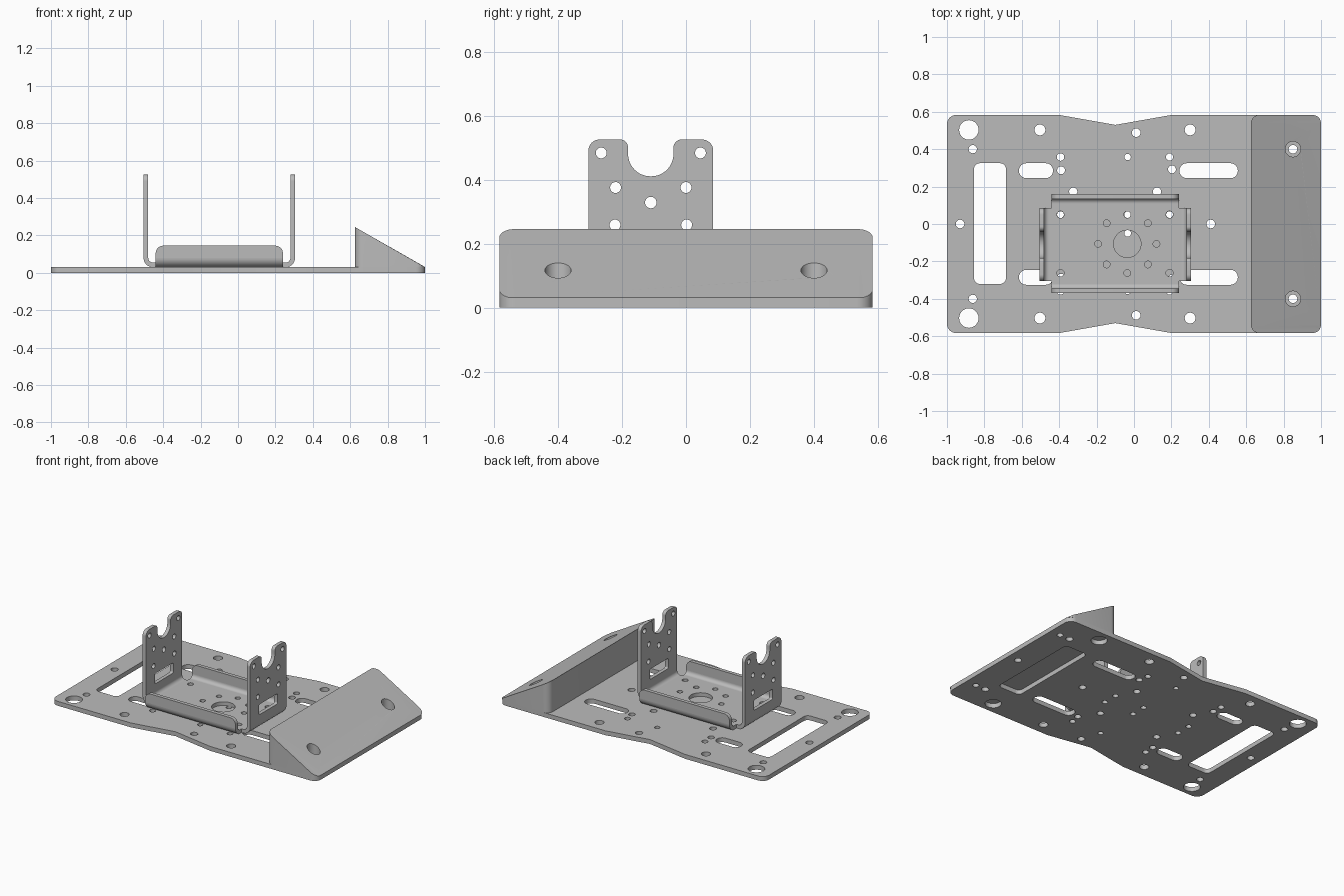
import bpy, bmesh, math
from mathutils import Vector

cube = bpy.data.objects.get("Cube")
if cube:
    bpy.data.objects.remove(cube)

# Single metal material
metal = bpy.data.materials.new("grey_metal")
metal.use_nodes = True
GREY = (0.5, 0.5, 0.5, 1)
metal.diffuse_color = GREY
metal.node_tree.nodes["Principled BSDF"].inputs["Base Color"].default_value = GREY


def circle(x, y, r, n=28):
    return [(x + r * math.cos(math.tau * i / n), y + r * math.sin(math.tau * i / n)) for i in range(n)]


def rounded(points, steps=8):
    """Outline from (x, y, corner radius) points."""
    out = []
    for i, (x, y, r) in enumerate(points):
        p = Vector((x, y))
        if r == 0:
            out.append((x, y))
            continue
        a = (Vector(points[i - 1][:2]) - p).normalized()
        b = (Vector(points[(i + 1) % len(points)][:2]) - p).normalized()
        half = a.angle(b) / 2
        center = p + (a + b).normalized() * (r / math.sin(half))
        start = p + a * (r / math.tan(half)) - center
        end = p + b * (r / math.tan(half)) - center
        turn = math.atan2(start.x * end.y - start.y * end.x, start.dot(end))
        for k in range(steps + 1):
            t = turn * k / steps
            c, s = math.cos(t), math.sin(t)
            out.append((center.x + start.x * c - start.y * s, center.y + start.x * s + start.y * c))
    return out


def box(x0, x1, y0, y1, r=0):
    return rounded([(x0, y0, r), (x1, y0, r), (x1, y1, r), (x0, y1, r)])


def sheet(name, outline, holes, low, high, plane="xy", shape=None):
    """Extrude a flat outline with holes between two levels, lying in a plane."""
    curve = bpy.data.curves.new(name, "CURVE")
    curve.dimensions = "2D"
    curve.fill_mode = "BOTH"
    curve.extrude = (high - low) / 2
    for loop in [outline] + holes:
        spline = curve.splines.new("POLY")
        spline.points.add(len(loop) - 1)
        for point, (u, v) in zip(spline.points, loop):
            point.co = (u, v, 0, 1)
        spline.use_cyclic_u = True
    temp = bpy.data.objects.new(name + "_curve", curve)
    bpy.context.collection.objects.link(temp)
    deps = bpy.context.evaluated_depsgraph_get()
    mesh = bpy.data.meshes.new_from_object(temp.evaluated_get(deps))
    bpy.data.objects.remove(temp)
    bm = bmesh.new()
    bm.from_mesh(mesh)
    for v in bm.verts:
        a, b, c = v.co
        c += (low + high) / 2
        if shape:
            c = shape(a, c)
        v.co = {"xy": (a, b, c), "xz": (a, c, b), "yz": (c, a, b)}[plane]
    bmesh.ops.remove_doubles(bm, verts=bm.verts, dist=1e-5)
    bmesh.ops.recalc_face_normals(bm, faces=bm.faces)
    bm.to_mesh(mesh)
    bm.free()
    mesh.materials.clear()
    mesh.materials.append(metal)
    obj = bpy.data.objects.new(name, mesh)
    bpy.context.collection.objects.link(obj)
    bpy.ops.object.select_all(action="DESELECT")
    obj.select_set(True)
    bpy.context.view_layer.objects.active = obj
    bpy.ops.object.shade_smooth_by_angle(angle=math.radians(30))
    return obj


T = 0.03      # base thickness
W = 0.583     # base half width

# Base plate with waisted sides, slots and drilled holes
base_outline = rounded([(-1, -W, .05), (-.4, -W, 0), (-.1, -.53, 0), (.2, -W, 0), (1, -W, .05),
                        (1, W, .05), (.2, W, 0), (-.1, .53, 0), (-.4, W, 0), (-1, W, .05)])
base_holes = [box(-.855, -.685, -.32, .325, .03), box(.645, .815, -.32, .325, .03)]
base_holes += [circle(x, 0, .023) for x in (-.93, .41, .925)]
for s in (-1, 1):
    base_holes += [box(x0, x1, s * .285 - .04, s * .285 + .04, .039)
                   for x0, x1 in ((-.615, -.433), (.243, .555))]
    for x, y, r in ((-.883, .503, .052), (.7, .503, .05), (-.503, .503, .029), (.3, .503, .029),
                    (.012, .488, .023), (-.862, .4, .022), (.85, .4, .023), (.925, .4, .02),
                    (-.393, .358, .02), (-.39, .287, .021), (-.034, .358, .017), (.19, .358, .019),
                    (.203, .292, .021), (-.325, .173, .022), (.123, .173, .022),
                    (-.393, .05, .018), (-.034, .05, .018), (.19, .05, .018)):
        base_holes.append(circle(x, s * y, r))
sheet("base_plate", base_outline, base_holes, 0, T)


# Ramp block, sloping down to the end of the base
def slope(x, z):
    return T if z < .1 else T + max(.001, (1 - x) * .573)


sheet("ramp", box(.625, 1, -W, W, .045), [circle(.85, s * .4, .041) for s in (-1, 1)],
      T, .245, shape=slope)

# Bracket floor with a ring of holes around the centre bore
CX, CY = -.036, -.106
G = .025      # bracket sheet thickness
R = .05       # outer bend radius
X0, X1, Y0, Y1 = -.505, .305, -.37, .16     # outer bracket limits
A0, A1 = -.305, .085                        # arm width
F0, F1 = -.44, .24                          # flange length
floor = rounded([(p[0], p[1], 0) for p in (
    (F0, Y0 + R), (F1, Y0 + R), (F1, A0), (X1 - R, A0), (X1 - R, A1), (F1, A1),
    (F1, Y1 - R), (F0, Y1 - R), (F0, A1), (X0 + R, A1), (X0 + R, A0), (F0, A0))])
floor_holes = [circle(CX, CY, .073, 40)]
for i in range(8):
    a = i * math.pi / 4
    floor_holes.append(circle(CX + .156 * math.cos(a), CY + .156 * math.sin(a), .018))
floor_holes += [circle(x, CY + s * .156, .019) for x in (-.393, .19) for s in (-1, 1)]
sheet("bracket_floor", floor, floor_holes, T, T + G)


# Quarter-round bends joining the floor to its upright sides
def bend(edge, side):
    cx, cz = edge - side * R, T + R
    arc = [math.pi / 2 * i / 10 for i in range(11)]
    ring = [(r, a) for r, angles in ((R, arc), (R - G, arc[::-1])) for a in angles]
    return [(cx + side * r * math.sin(a), cz - r * math.cos(a)) for r, a in ring]


# Upright arms with a round top notch, holes and a window
arm = rounded([(A0, T + R, 0), (A0, .525, .035), (-.181, .525, .025), (-.181, .41, .07),
               (-.039, .41, .07), (-.039, .525, .025), (A1, .525, .035), (A1, T + R, 0)], 12)
arm_holes = [box(-.21, -.01, .13, .2, .01), circle(-.11, .328, .018)]
for s in (-1, 1):
    arm_holes += [circle(-.11 + s * d, z, .017) for d, z in ((.155, .483), (.11, .375), (.112, .258))]

# Low side flanges with rounded top corners
flange = rounded([(F0, T + R, 0), (F1, T + R, 0), (F1, .145, .04), (F0, .145, .04)])

for label, side, x, y in (("right", -1, X0, Y0), ("left", 1, X1, Y1)):
    lo, hi = sorted((x, x - side * G))
    sheet(label + "_arm", arm, arm_holes, lo, hi, "yz")
    sheet(label + "_arm_bend", bend(x, side), [], A0, A1, "xz")
    end = "front" if side < 0 else "back"
    lo, hi = sorted((y, y - side * G))
    sheet(end + "_flange", flange, [], lo, hi, "xz")
    sheet(end + "_flange_bend", bend(y, side), [], F0, F1, "yz")
